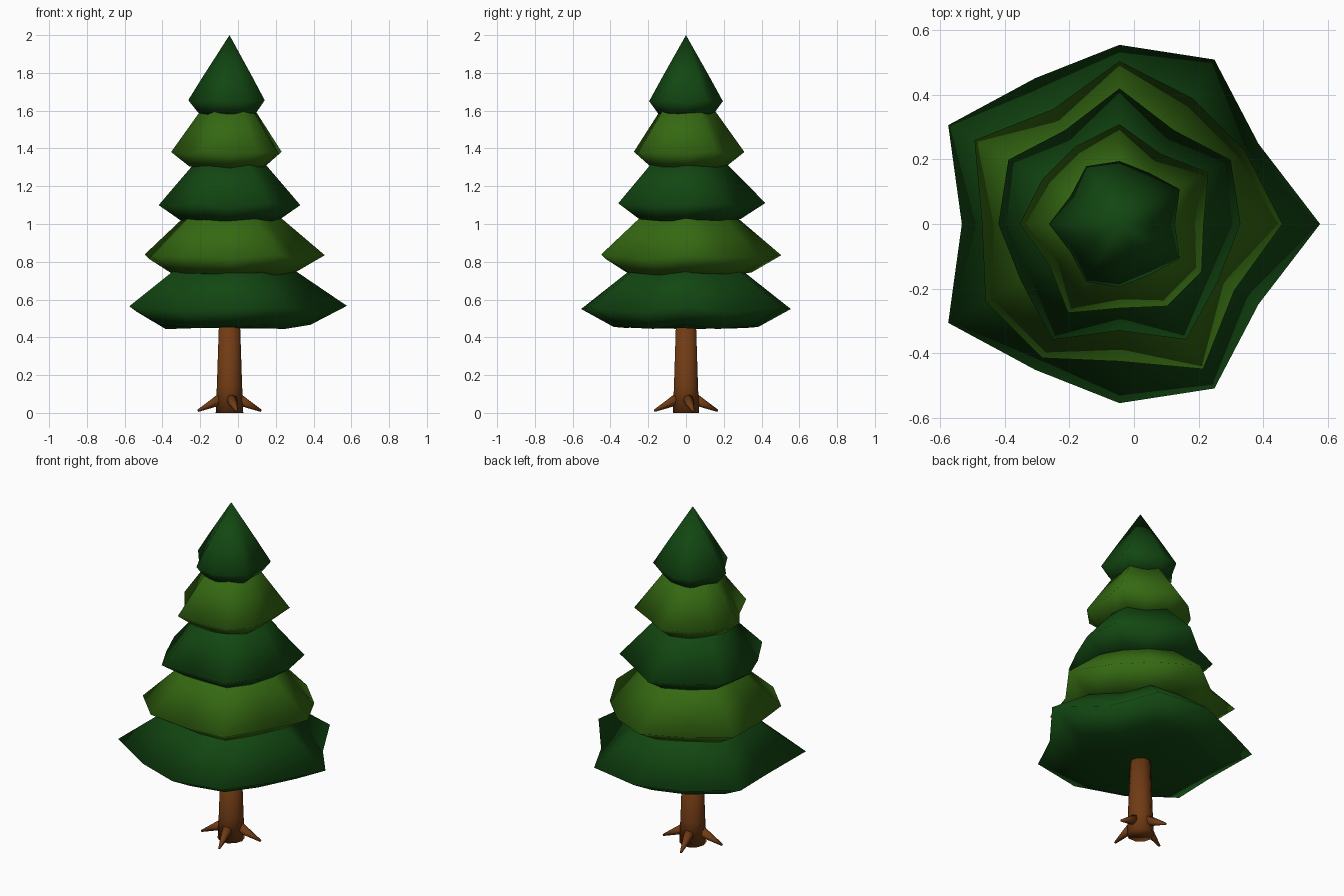
import bpy, bmesh, math
from mathutils import Vector

if "Cube" in bpy.data.objects:
    bpy.data.objects.remove(bpy.data.objects["Cube"], do_unlink=True)

AXIS_X = -0.045
SIDES = 12


def make_material(name, rgb):
    mat = bpy.data.materials.new(name)
    mat.use_nodes = True
    color = (*rgb, 1.0)
    mat.diffuse_color = color
    bsdf = mat.node_tree.nodes["Principled BSDF"]
    bsdf.inputs["Base Color"].default_value = color
    bsdf.inputs["Roughness"].default_value = 0.9
    return mat


dark_green = make_material("dark green", (0.006, 0.062, 0.006))
light_green = make_material("light green", (0.035, 0.14, 0.006))
bark_brown = make_material("bark brown", (0.165, 0.044, 0.007))


def finish(bm, name, mat):
    bmesh.ops.recalc_face_normals(bm, faces=bm.faces[:])
    for face in bm.faces:
        face.smooth = True
    mesh = bpy.data.meshes.new(name)
    bm.to_mesh(mesh)
    bm.free()
    mesh.materials.append(mat)
    obj = bpy.data.objects.new(name, mesh)
    obj.location.x = AXIS_X
    bpy.context.collection.objects.link(obj)
    return obj


def loft(name, rings, mat, apex=None):
    """Skin a stack of vertex rings, with a flat base and a flat or pointed top."""
    bm = bmesh.new()
    loops = [[bm.verts.new(p) for p in ring] for ring in rings]
    n = len(loops[0])
    for low, high in zip(loops, loops[1:]):
        for i in range(n):
            j = (i + 1) % n
            bm.faces.new((low[i], low[j], high[j], high[i]))
    bm.faces.new(loops[0][::-1])
    if apex is None:
        bm.faces.new(loops[-1])
    else:
        tip = bm.verts.new(apex)
        for i in range(n):
            bm.faces.new((loops[-1][i], loops[-1][(i + 1) % n], tip))
    return finish(bm, name, mat)


def star_ring(radius, z, phase):
    """Twelve points on a five-lobed outline; the lobes lift slightly."""
    ring = []
    for i in range(SIDES):
        a = math.tau * i / SIDES
        wave = math.cos(5 * a - phase)
        r = radius * (1 + 0.12 * wave)
        ring.append((r * math.cos(a), r * math.sin(a), z + 0.03 * radius * wave))
    return ring


# Foliage tiers, each smaller and turned from the one below
for k in range(5):
    radius = 0.555 - 0.09 * k
    rim_z = 0.55 + 0.275 * k
    phase = k * math.pi / 4
    top_tier = k == 4
    rings = [
        star_ring(radius * (0.75 if top_tier else 0.69), 0.455 + 0.282 * k, phase),
        star_ring(radius, rim_z, phase),
    ]
    if top_tier:
        rings.append(star_ring(radius * 0.65, 1.775, phase))
    else:
        rings.append(star_ring(radius * 0.43, rim_z + 0.25, phase))
    loft(f"foliage_tier_{k + 1}", rings, light_green if k % 2 else dark_green,
         apex=(0, 0, 2) if top_tier else None)


# Trunk, tapering upward
def round_ring(radius, z, n=10):
    return [(radius * math.cos(math.tau * i / n),
             radius * math.sin(math.tau * i / n), z) for i in range(n)]


loft("trunk", [round_ring(0.073, 0.0), round_ring(0.067, 0.14),
               round_ring(0.055, 0.5)], bark_brown)

# Four roots spreading from the trunk foot
for k in range(4):
    a = math.radians(13 + 90 * k)
    out = Vector((math.cos(a), math.sin(a), 0))
    start = out * 0.035 + Vector((0, 0, 0.078))
    end = out * 0.172 + Vector((0, 0, 0.011))
    axis = end - start
    bm = bmesh.new()
    bmesh.ops.create_cone(bm, cap_ends=True, segments=8, radius1=0.034,
                          radius2=0.006, depth=axis.length)
    turn = axis.to_track_quat("Z", "Y").to_matrix()
    bmesh.ops.rotate(bm, verts=bm.verts[:], cent=(0, 0, 0), matrix=turn)
    bmesh.ops.translate(bm, verts=bm.verts[:], vec=(start + end) / 2)
    finish(bm, f"root_{k + 1}", bark_brown)
